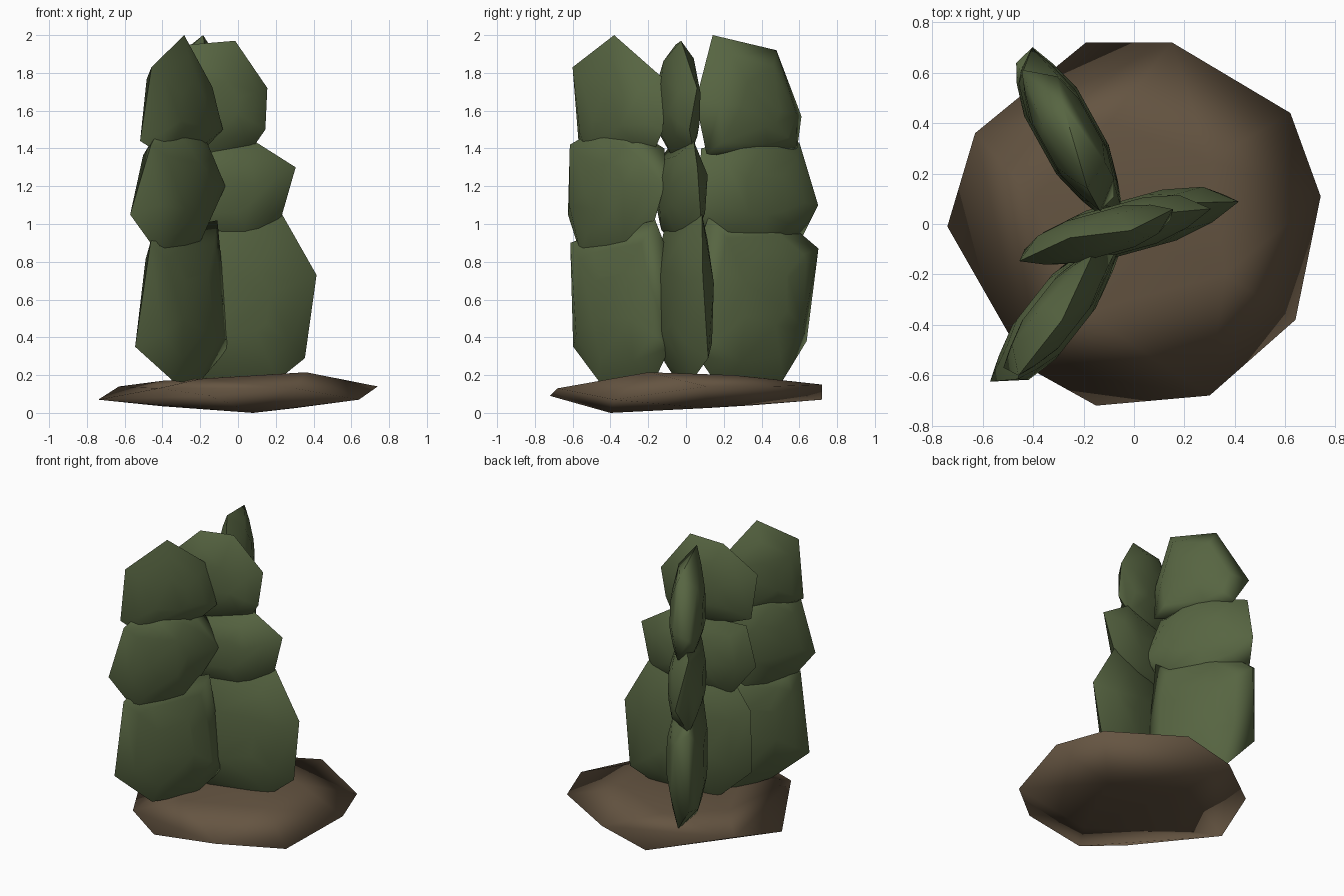
import bpy
import bmesh
import math
from mathutils import Vector

default_cube = bpy.data.objects.get("Cube")
if default_cube:
    bpy.data.objects.remove(default_cube, do_unlink=True)


def make_material(name, colour):
    material = bpy.data.materials.new(name)
    material.use_nodes = True
    material.diffuse_color = (*colour, 1)
    shader = material.node_tree.nodes["Principled BSDF"]
    shader.inputs["Base Color"].default_value = (*colour, 1)
    shader.inputs["Roughness"].default_value = 0.9
    return material


cactus_green = make_material("cactus green", (0.095, 0.13, 0.054))
earth_brown = make_material("earth brown", (0.13, 0.09, 0.054))


def hull_object(name, points, material, smooth_angle):
    """Wrap a faceted, smooth shaded solid around a cloud of points."""
    bm = bmesh.new()
    verts = [bm.verts.new(point) for point in points]
    result = bmesh.ops.convex_hull(bm, input=verts)
    unused = result["geom_interior"] + result["geom_unused"]
    unused = [v for v in set(unused) if isinstance(v, bmesh.types.BMVert)]
    bmesh.ops.delete(bm, geom=unused, context="VERTS")
    bmesh.ops.recalc_face_normals(bm, faces=bm.faces[:])
    mesh = bpy.data.meshes.new(name)
    bm.to_mesh(mesh)
    bm.free()
    mesh.materials.append(material)
    obj = bpy.data.objects.new(name, mesh)
    bpy.context.collection.objects.link(obj)
    bpy.ops.object.select_all(action="DESELECT")
    obj.select_set(True)
    bpy.context.view_layer.objects.active = obj
    bpy.ops.object.shade_smooth_by_angle(angle=math.radians(smooth_angle))
    return obj


def make_pad(name, outline, start, end, thickness, rim_width):
    """Lens shaped pad: a zigzag rim with bulging rings on each side.

    Outline holds (fraction along the blade from start to end, height).
    """
    start, end = Vector(start), Vector(end)
    along = (end - start).to_3d()
    normal = Vector((-along.y, along.x, 0)).normalized()
    rim = [start.to_3d() + along * f + Vector((0, 0, z)) for f, z in outline]
    centre = sum(rim, Vector()) / len(rim)
    points = []
    for index, corner in enumerate(rim):
        wobble = thickness * rim_width * (-1 if index % 2 else 1)
        points.append(corner + normal * wobble)
        for side in (-1, 1):
            for scale, bulge in ((0.72, 0.66), (0.36, 0.95)):
                inner = centre.lerp(corner, scale)
                points.append(inner + normal * side * thickness * bulge)
    hull_object(name, points, cactus_green, 75)


def make_blade(name, start, end, axis, rim_width, pads):
    """Stack of pads whose outlines are measured along one world axis."""
    span = end[axis] - start[axis]
    for level, (thickness, outline) in pads.items():
        shape = [((p - start[axis]) / span, z) for p, z in outline]
        make_pad(f"{name}_{level}_pad", shape, start, end, thickness,
                 rim_width)


# Front blade
make_blade("front_blade", (-0.13, -0.13), (-0.5, -0.6), 1, 0.35, {
    "upper": (0.095, [
        (-0.36, 2), (-0.14, 1.77), (-0.1, 1.5), (-0.2, 1.36),
        (-0.5, 1.36), (-0.59, 1.44), (-0.58, 1.83)]),
    "middle": (0.115, [
        (-0.59, 1.42), (-0.65, 1.05), (-0.53, 0.83), (-0.25, 0.81),
        (-0.09, 1.2), (-0.14, 1.4), (-0.25, 1.5), (-0.43, 1.54)]),
    "lower": (0.105, [
        (-0.59, 0.9), (-0.62, 0.35), (-0.44, 0.17), (-0.2, 0.15),
        (-0.06, 0.35), (-0.1, 0.8), (-0.14, 1.02), (-0.5, 0.95)]),
})

# Middle blade
make_blade("middle_blade", (-0.46, -0.13), (0.41, 0.11), 0, 0.2, {
    "upper": (0.09, [
        (0.16, 1.72), (0.14, 1.5), (0.08, 1.4), (-0.2, 1.36),
        (-0.43, 1.45), (-0.46, 1.75), (-0.25, 1.95), (-0.02, 1.97)]),
    "middle": (0.1, [
        (0.09, 1.44), (0.3, 1.3), (0.23, 1.02), (0.05, 0.9),
        (-0.3, 0.9), (-0.45, 1.1), (-0.4, 1.4)]),
    "lower": (0.11, [
        (0.24, 1.05), (0.41, 0.73), (0.36, 0.29), (0.2, 0.17),
        (-0.2, 0.15), (-0.42, 0.35), (-0.43, 0.8), (-0.25, 1.07)]),
})

# Rear blade
make_blade("rear_blade", (-0.09, 0.05), (-0.44, 0.68), 1, 0.35, {
    "upper": (0.11, [
        (0.16, 2), (0.46, 1.92), (0.63, 1.57), (0.57, 1.4),
        (0.42, 1.35), (0.09, 1.37), (0.07, 1.65)]),
    "middle": (0.115, [
        (0.62, 1.43), (0.68, 1.1), (0.63, 0.92), (0.39, 0.87),
        (0.12, 0.89), (0.04, 1.1), (0.1, 1.4), (0.35, 1.47)]),
    "lower": (0.125, [
        (0.66, 0.92), (0.68, 0.87), (0.66, 0.38), (0.49, 0.17),
        (0.2, 0.13), (0.04, 0.3), (0.05, 0.8), (0.1, 1.04), (0.5, 1.06)]),
})

# Earth mound: a widest edge, then a tilted crown and underside
mound_edge = [
    (-0.74, -0.01, 0.07), (-0.63, 0.36, 0.14), (-0.19, 0.72, 0.07),
    (0.15, 0.72, 0.15), (0.62, 0.44, 0.14), (0.74, 0.11, 0.14),
    (0.64, -0.38, 0.07), (0.3, -0.68, 0.13), (-0.15, -0.72, 0.09),
    (-0.42, -0.57, 0.13),
]
mound_crown = [(0.36, -0.2, 0.215), (0.3, 0.25, 0.2), (-0.1, 0.4, 0.185),
               (-0.4, 0.1, 0.17), (-0.2, -0.35, 0.18)]
mound_base = [(0.08, -0.4, 0), (0.3, 0.1, 0.025), (-0.15, 0.35, 0.04),
              (-0.4, -0.1, 0.035)]
hull_object("earth_mound", mound_edge + mound_crown + mound_base,
            earth_brown, 180)
